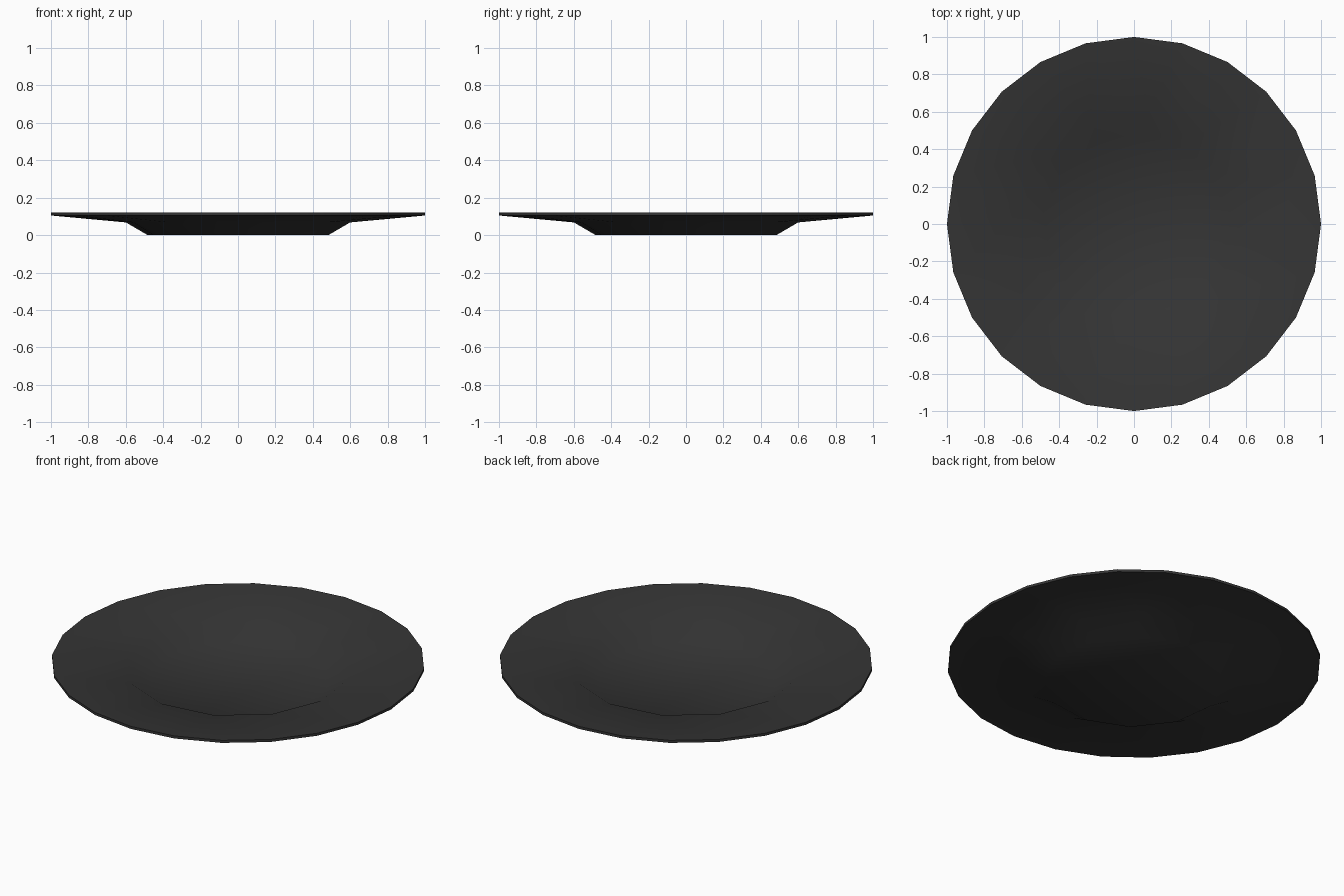
import bpy, bmesh, math

if "Cube" in bpy.data.objects:
    bpy.data.objects.remove(bpy.data.objects["Cube"])

bm = bmesh.new()


def ring(n, r, z, start=0.0):
    """Closed loop of n vertices; start is the first angle in degrees."""
    verts = []
    for i in range(n):
        a = math.radians(start + 360 * i / n)
        verts.append(bm.verts.new((r * math.cos(a), r * math.sin(a), z)))
    return verts


def bridge(a, b):
    """Quads between loops with equal counts."""
    n = len(a)
    for i in range(n):
        j = (i + 1) % n
        bm.faces.new((a[i], a[j], b[j], b[i]))


def bridge_half(outer, inner):
    """Join a 24-vertex loop to a 12-vertex loop (triangle + quad pattern)."""
    n = len(outer)
    for k, v in enumerate(inner):
        a, b, c = (outer[(2 * k + s) % n] for s in (1, 2, 3))
        bm.faces.new((v, a, b))
        bm.faces.new((v, b, c, inner[(k + 1) % len(inner)]))


# Rim
rim_low = ring(24, 1.0, 0.105)
rim_top = ring(24, 1.0, 0.12)
bridge(rim_low, rim_top)

# Upper and lower skins: sloped lip, well wall, flat floor
for rim, shoulder, floor in ((rim_top, (0.605, 0.08), (0.487, 0.014)),
                             (rim_low, (0.605, 0.068), (0.487, 0.0))):
    s = ring(12, *shoulder, 22.5)
    f = ring(12, *floor, 22.5)
    bridge_half(rim, s)
    bridge(s, f)
    bm.faces.new(f)

bmesh.ops.recalc_face_normals(bm, faces=bm.faces)
mesh = bpy.data.meshes.new("plate")
bm.to_mesh(mesh)
bm.free()
plate = bpy.data.objects.new("plate", mesh)
bpy.context.collection.objects.link(plate)

# Dark glaze and smooth shading
mat = bpy.data.materials.new("dark_glaze")
mat.diffuse_color = (0.035, 0.035, 0.035, 1)
mat.use_nodes = True
mat.node_tree.nodes["Principled BSDF"].inputs["Base Color"].default_value = mat.diffuse_color
mesh.materials.append(mat)
bpy.context.view_layer.objects.active = plate
plate.select_set(True)
bpy.ops.object.shade_smooth_by_angle(angle=math.radians(40))
